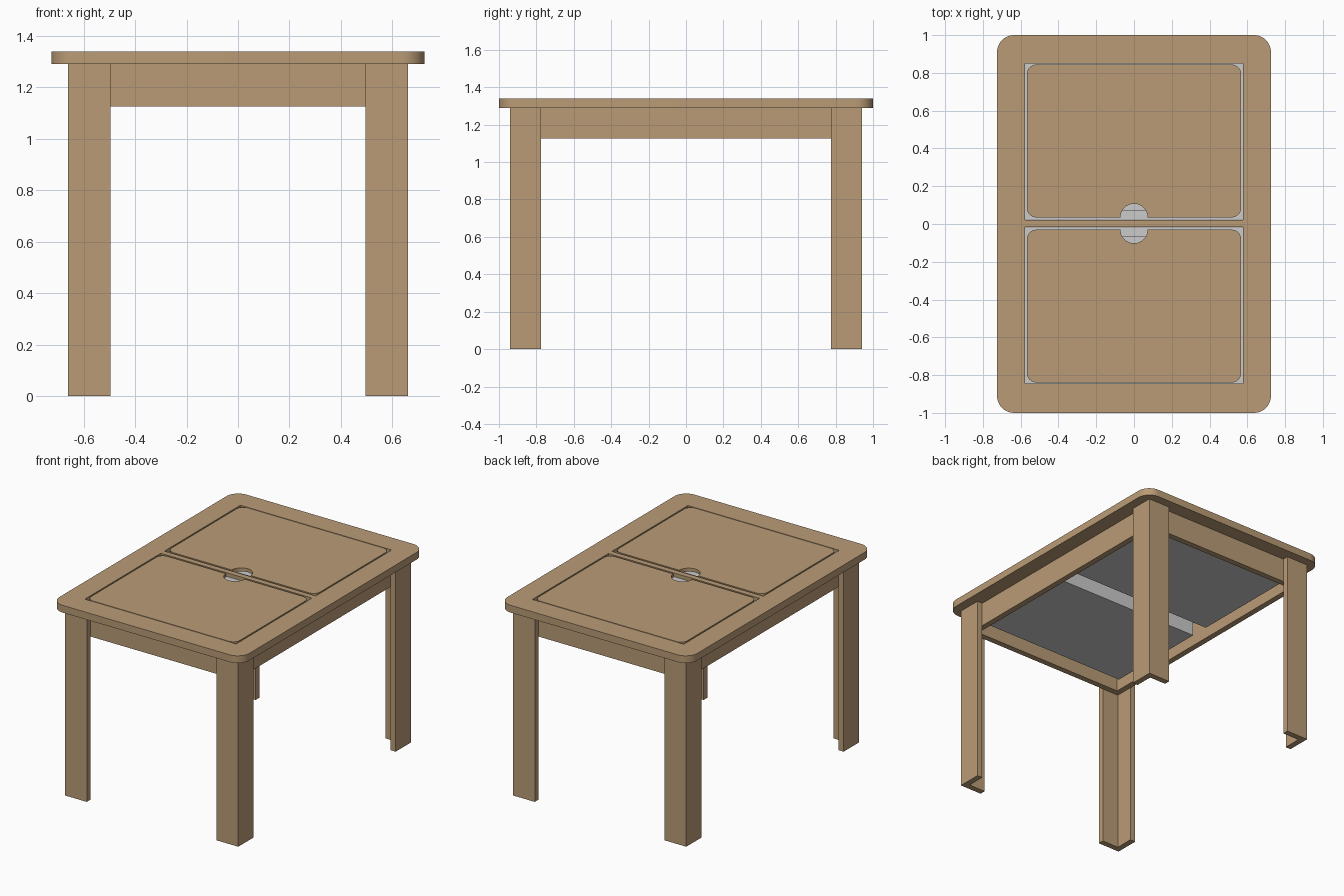
import bpy, bmesh
from math import pi, sin, cos, radians

if "Cube" in bpy.data.objects:
    bpy.data.objects.remove(bpy.data.objects["Cube"])

wood = bpy.data.materials.new("wood")
wood.diffuse_color = (0.49, 0.33, 0.18, 1)
wood.use_nodes = True
wood.node_tree.nodes["Principled BSDF"].inputs["Base Color"].default_value = wood.diffuse_color


def rect(x0, x1, y0, y1):
    return [(x0, y0), (x1, y0), (x1, y1), (x0, y1)]


def arc(cx, cy, r, a0, a1, n):
    return [(cx + r * cos(radians(a0 + (a1 - a0) * i / n)),
             cy + r * sin(radians(a0 + (a1 - a0) * i / n))) for i in range(n + 1)]


def rounded(x0, x1, y0, y1, r, n=10):
    return (arc(x0 + r, y0 + r, r, 180, 270, n) + arc(x1 - r, y0 + r, r, 270, 360, n)
            + arc(x1 - r, y1 - r, r, 0, 90, n) + arc(x0 + r, y1 - r, r, 90, 180, n))


def prism(name, loops, z0, z1, mat=wood):
    """Extrude a filled outline (further loops are holes) from z0 to z1."""
    cu = bpy.data.curves.new(name, 'CURVE')
    cu.dimensions = '2D'
    cu.fill_mode = 'BOTH'
    cu.extrude = (z1 - z0) / 2
    for pts in loops:
        s = cu.splines.new('POLY')
        s.points.add(len(pts) - 1)
        for p, (x, y) in zip(s.points, pts):
            p.co = (x, y, 0, 1)
        s.use_cyclic_u = True
    tmp = bpy.data.objects.new(name, cu)
    bpy.context.collection.objects.link(tmp)
    bpy.context.view_layer.update()
    me = bpy.data.meshes.new_from_object(tmp.evaluated_get(bpy.context.evaluated_depsgraph_get()))
    bpy.data.objects.remove(tmp)
    bm = bmesh.new()
    bm.from_mesh(me)
    bmesh.ops.remove_doubles(bm, verts=bm.verts, dist=1e-5)
    bmesh.ops.translate(bm, verts=bm.verts, vec=(0, 0, (z0 + z1) / 2))
    return finish(name, bm, mat)


def finish(name, bm, mat):
    bmesh.ops.recalc_face_normals(bm, faces=bm.faces)
    me = bpy.data.meshes.new(name)
    bm.to_mesh(me)
    bm.free()
    ob = bpy.data.objects.new(name, me)
    bpy.context.collection.objects.link(ob)
    if mat:
        me.materials.append(mat)
    bpy.ops.object.select_all(action='DESELECT')
    ob.select_set(True)
    bpy.context.view_layer.objects.active = ob
    bpy.ops.object.shade_smooth_by_angle(angle=radians(30))
    return ob


def bin_tray(name, x, y0, y1):
    """Open tray with a hanging lip, lofted through rectangular rings."""
    rings = [(0.037, 0.050, 1.18), (0.037, 0.050, 1.315), (0.001, 0.001, 1.315),
             (0.001, 0.001, 1.305), (0.031, 0.044, 1.305), (0.031, 0.044, 1.17)]
    bm = bmesh.new()
    vs = [[bm.verts.new((px, py, z)) for px, py in rect(-x + ix, x - ix, y0 + iy, y1 - iy)]
          for ix, iy, z in rings]
    for a, b in zip(vs, vs[1:]):
        for i in range(4):
            j = (i + 1) % 4
            bm.faces.new((a[i], a[j], b[j], b[i]))
    bm.faces.new(vs[0])
    bm.faces.new(vs[-1])
    return finish(name, bm, None)


# Table top frame with two openings
openings = {"back": (0.022, 0.850), "front": (-0.845, -0.017)}
prism("table_top", [rounded(-0.725, 0.725, -1, 1, 0.09)]
      + [rect(-0.577, 0.577, a, b) for a, b in openings.values()], 1.29, 1.34)

# Trays and lids with half-round finger notches at the middle
for side, (a, b) in openings.items():
    bin_tray(side + "_tray", 0.577, a, b)
    y0, y1, x, r = a + 0.013, b - 0.006, 0.567, 0.05
    if side == "front":
        y0, y1 = a + 0.006, b - 0.013
    corners = rounded(-x, x, y0, y1, r)
    half = len(corners) // 4
    if side == "back":
        outline = corners[:half] + arc(0, y0, 0.072, 180, 0, 20) + corners[half:]
    else:
        outline = corners[:3 * half] + arc(0, y1, 0.072, 0, -180, 20) + corners[3 * half:]
    prism(side + "_lid", [outline], 1.316, 1.34)

# L-shaped corner legs
for sx, xn in ((-1, "left"), (1, "right")):
    for sy, yn in ((-1, "front"), (1, "back")):
        L = [(0.66, 0.94), (0.495, 0.94), (0.495, 0.90), (0.62, 0.90), (0.62, 0.775), (0.66, 0.775)]
        prism(f"{yn}_{xn}_leg", [[(sx * px, sy * py) for px, py in L]], 0, 1.29)

# Apron boards set inside the legs
for s, xn, yn in ((-1, "left", "front"), (1, "right", "back")):
    prism(xn + "_apron", [rect(*sorted((s * 0.58, s * 0.62)), -0.90, 0.90)], 1.125, 1.29)
    prism(yn + "_apron", [rect(-0.58, 0.58, *sorted((s * 0.86, s * 0.90)))], 1.125, 1.29)
